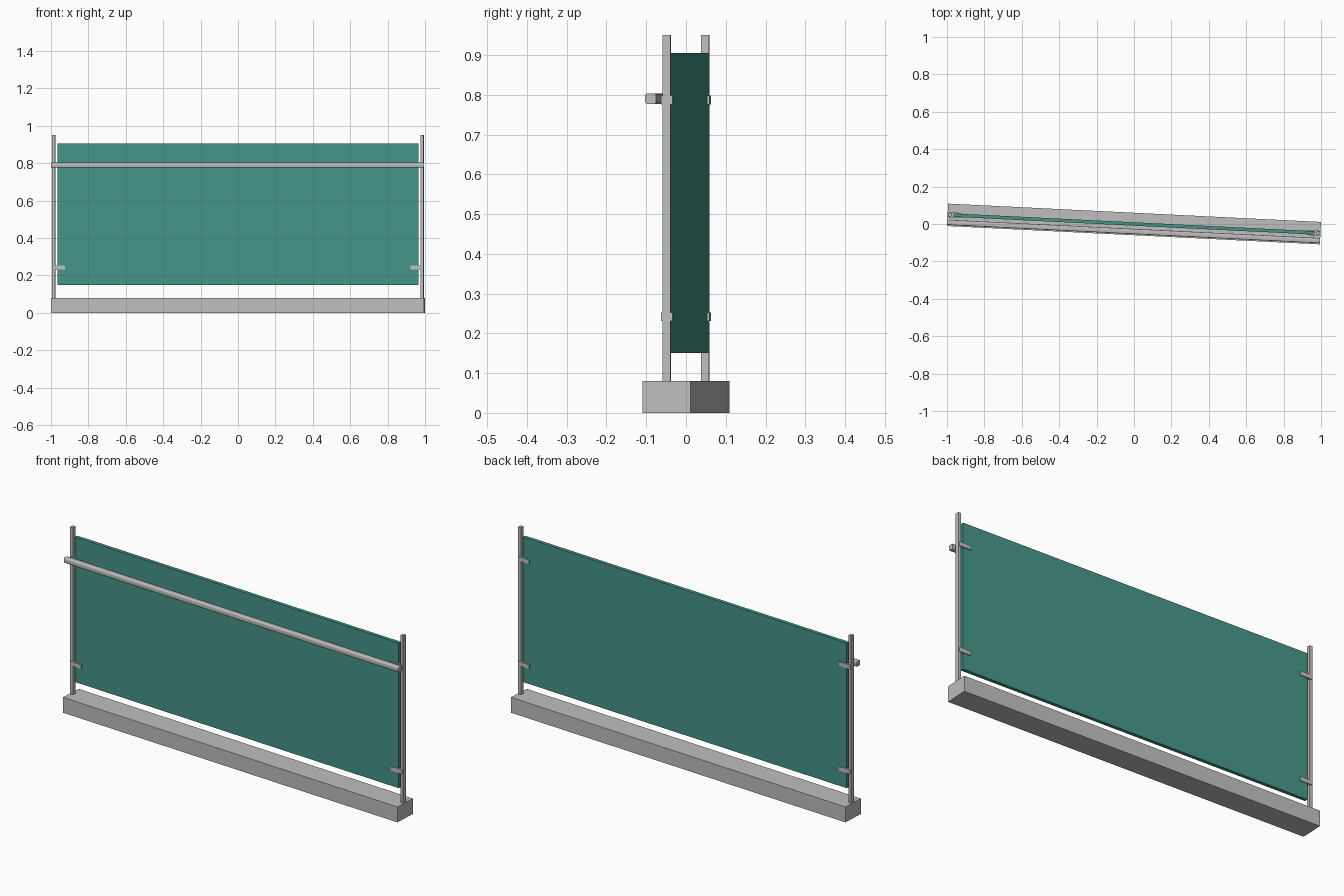
import bpy, math
from mathutils import Matrix

cube = bpy.data.objects.get("Cube")
if cube:
    bpy.data.objects.remove(cube, do_unlink=True)


def make_material(name, color):
    mat = bpy.data.materials.new(name)
    mat.use_nodes = True
    mat.diffuse_color = color
    mat.node_tree.nodes["Principled BSDF"].inputs["Base Color"].default_value = color
    return mat


metal = make_material("light grey metal", (0.52, 0.52, 0.52, 1))
teal = make_material("teal glass", (0.06, 0.30, 0.25, 1))

# The whole railing is turned slightly about the vertical axis
TURN = Matrix.Rotation(math.asin(-0.049), 4, 'Z')


def box(name, size, center, mat):
    bpy.ops.mesh.primitive_cube_add(size=1)
    obj = bpy.context.object
    obj.name = obj.data.name = name
    obj.data.transform(Matrix.Translation(center) @ Matrix.Diagonal((*size, 1)))
    obj.data.materials.append(mat)
    obj.matrix_world = TURN
    return obj


# Base plinth and panel
box("base", (1.996, 0.12, 0.08), (0, 0, 0.04), metal)
box("panel", (1.932, 0.018, 0.755), (0, 0, 0.5275), teal)

# Posts and the clamps that hold the panel
for side, sign in (("left", 1), ("right", -1)):
    box(side + "_post", (0.016, 0.02, 0.87), (sign * 0.986, 0, 0.515), metal)
    for level, z in (("lower", 0.242), ("upper", 0.787)):
        box(f"{side}_{level}_clamp", (0.066, 0.028, 0.022),
            (sign * 0.958, 0, z), metal)

# Handrail with softly rounded long edges
rail = box("handrail", (1.996, 0.028, 0.027), (0, -0.04, 0.79), metal)
weights = rail.data.attributes.new("bevel_weight_edge", 'FLOAT', 'EDGE')
for edge in rail.data.edges:
    a, b = (rail.data.vertices[i].co for i in edge.vertices)
    weights.data[edge.index].value = 1.0 if abs(a.x - b.x) > 1 else 0.0
bevel = rail.modifiers.new("rounded edges", 'BEVEL')
bevel.limit_method = 'WEIGHT'
bevel.width = 0.006
bevel.segments = 3
bpy.ops.object.modifier_apply(modifier=bevel.name)
bpy.ops.object.shade_smooth_by_angle(angle=math.radians(40))
